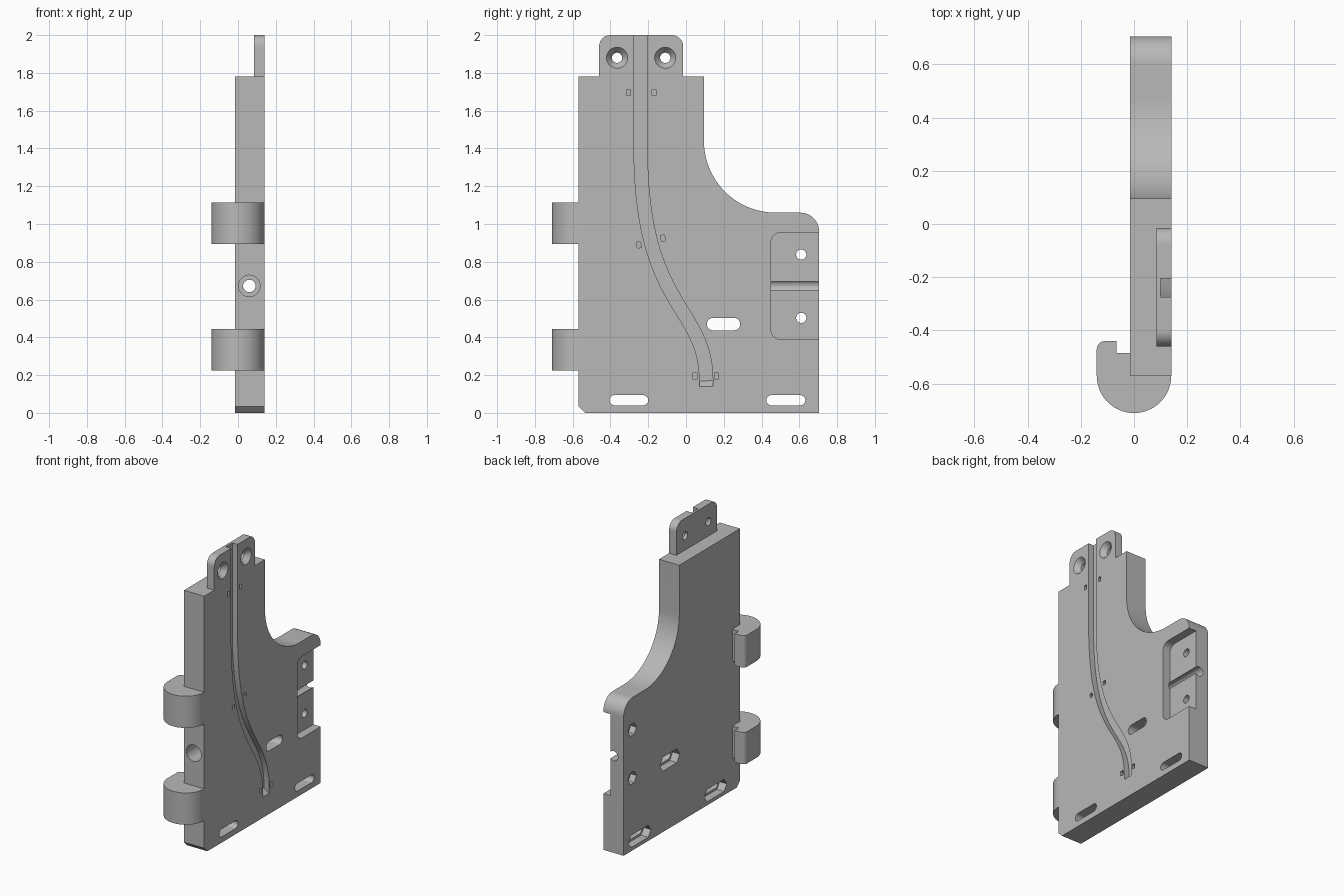
import bpy, bmesh, math
from mathutils import Vector

cube = bpy.data.objects.get("Cube")
if cube:
    bpy.data.objects.remove(cube, do_unlink=True)

grey = bpy.data.materials.new("plain grey")
grey.use_nodes = True
COLOUR = (0.48, 0.48, 0.48, 1)
grey.diffuse_color = COLOUR
grey.node_tree.nodes["Principled BSDF"].inputs["Base Color"].default_value = COLOUR

FACE, BACK, FLOOR = 0.14, -0.015, 0.084   # plate surfaces along x


def loft(name, rings):
    """Closed solid through equal-length rings of 3D points."""
    bm = bmesh.new()
    vs = [[bm.verts.new(p) for p in ring] for ring in rings]
    n = len(vs[0])
    for a, b in zip(vs, vs[1:]):
        for i in range(n):
            j = (i + 1) % n
            bm.faces.new((a[i], a[j], b[j], b[i]))
    bm.faces.new(vs[0][::-1])
    bm.faces.new(vs[-1])
    bmesh.ops.recalc_face_normals(bm, faces=bm.faces)
    me = bpy.data.meshes.new(name)
    bm.to_mesh(me)
    bm.free()
    me.materials.append(grey)
    ob = bpy.data.objects.new(name, me)
    bpy.context.collection.objects.link(ob)
    return ob


def slab(name, pts, lo, hi):
    return loft(name, [[(x, y, z) for y, z in pts] for x in (lo, hi)])


def arc(cy, cz, r, start, end, n=12):
    angles = [math.radians(start + (end - start) * i / n) for i in range(n + 1)]
    return [(cy + r * math.cos(a), cz + r * math.sin(a)) for a in angles]


def circle(cy, cz, r, n=32):
    return arc(cy, cz, r, 0, 360, n)[:-1]


def slot(y0, y1, z, r, n=12):
    return arc(y1 - r, z, r, -90, 90, n) + arc(y0 + r, z, r, 90, 270, n)


def combine(target, tool, operation):
    mod = target.modifiers.new("join", "BOOLEAN")
    mod.operation, mod.solver, mod.object = operation, "EXACT", tool
    dg = bpy.context.evaluated_depsgraph_get()
    me = bpy.data.meshes.new_from_object(target.evaluated_get(dg))
    target.modifiers.clear()
    target.data = me
    bpy.data.objects.remove(tool, do_unlink=True)


def cut(tool):
    combine(plate, tool, "DIFFERENCE")


# Main plate with the concave shoulder
plate = slab("main_plate",
             [(-0.57, 0.035), (-0.535, 0), (0.705, 0)]
             + arc(0.605, 0.96, 0.1, 0, 90)
             + arc(0.475, 1.44, 0.38, 270, 180, 32)
             + [(0.095, 1.78), (-0.57, 1.78)], BACK, FACE)

# Thin mounting tab on top
tab = slab("top_tab", [(-0.46, 1.7), (-0.015, 1.7)]
           + arc(-0.075, 1.94, 0.06, 0, 90) + arc(-0.4, 1.94, 0.06, 90, 180),
           FLOOR, FACE)
combine(plate, tab, "UNION")

# Countersunk tab holes
for y in (-0.365, -0.11):
    cut(loft("tab_hole", [[(x, *p) for p in circle(y, 1.88, r)] for x, r in
                          ((0, 0.027), (0.105, 0.027), (FACE, 0.056), (0.16, 0.056))]))

# Curved channel, ending in a ramp
P = [Vector(p) for p in ((-0.24, 1.4), (-0.24, 0.55), (0.107, 0.57), (0.107, 0.17))]
path = [(Vector((-0.24, 2.1)), 0.1)]
for i in range(33):
    t = i / 32
    s = 1 - t
    path.append((P[0] * s**3 + P[1] * 3 * s * s * t + P[2] * 3 * s * t * t + P[3] * t**3, 0.1))
path.append((Vector((0.107, 0.14)), 0.135))
rings = []
for i, (p, depth) in enumerate(path):
    d = path[min(i + 1, len(path) - 1)][0] - path[max(i - 1, 0)][0]
    side = Vector((-d.y, d.x)).normalized() * 0.035
    a, b = p + side, p - side
    rings.append([(depth, *a), (depth, *b), (0.2, *b), (0.2, *a)])
cut(loft("channel", rings))

# Small pockets beside the channel
for y, z, tilt in ((-0.305, 1.695, 0), (-0.17, 1.695, 0), (-0.25, 0.89, 13),
                   (-0.122, 0.925, 13), (0.048, 0.195, 0), (0.162, 0.195, 0)):
    c, s = math.cos(math.radians(tilt)), math.sin(math.radians(tilt))
    cut(slab("pocket", [(y + u * c - v * s, z + u * s + v * c) for u, v in
                        ((-0.011, -0.016), (0.011, -0.016), (0.011, 0.016), (-0.011, 0.016))],
             0.1, 0.2))

# Recess at the rear edge
cut(slab("recess", arc(0.5, 0.44, 0.05, 180, 270) + [(0.8, 0.39), (0.8, 0.955)]
         + arc(0.5, 0.905, 0.05, 90, 180), FLOOR, 0.2))

# Long bore from front edge to rear edge, wider at the mouth
for r, y0, y1 in ((0.033, -0.8, 0.8), (0.057, -0.8, -0.42)):
    cut(loft("bore", [[(x, y, z) for x, z in circle(0.06, 0.672, r)] for y in (y0, y1)]))

# Screw holes with hexagonal nut pockets on the back
for z in (0.503, 0.838):
    cut(slab("screw_hole", circle(0.61, z, 0.027), -0.1, 0.2))
    cut(slab("nut_pocket", circle(0.61, z, 0.046, 6), -0.1, 0.03))

# Through slots with wider hex-ended seats on the back
for y0, y1, z, r in ((0.11, 0.287, 0.47, 0.033), (-0.405, -0.2, 0.067, 0.027),
                     (0.425, 0.632, 0.067, 0.027)):
    cut(slab("slot", slot(y0, y1, z, r), -0.1, 0.2))
    h = r + 0.015
    cut(slab("slot_seat", [(y0 - 0.02, z), (y0 + 0.01, z - h), (y1 - 0.01, z - h),
                           (y1 + 0.02, z), (y1 - 0.01, z + h), (y0 + 0.01, z + h)], -0.1, 0.04))

# Two hooks on the front edge
hook = (arc(0, -0.57, 0.14, 0, -180, 32) + arc(-0.11, -0.47, 0.03, 180, 90, 8)
        + [(-0.065, -0.44), (-0.065, -0.485), (BACK, -0.485), (BACK, -0.57)])
hooks = [loft(name, [[(x, y, z) for x, y in hook] for z in (z0, z0 + 0.22)])
         for name, z0 in (("lower_hook", 0.225), ("upper_hook", 0.895))]

# Smooth round surfaces, keep edges sharp
bpy.ops.object.select_all(action="DESELECT")
for ob in [plate] + hooks:
    ob.select_set(True)
bpy.context.view_layer.objects.active = plate
bpy.ops.object.shade_smooth_by_angle(angle=math.radians(25))
